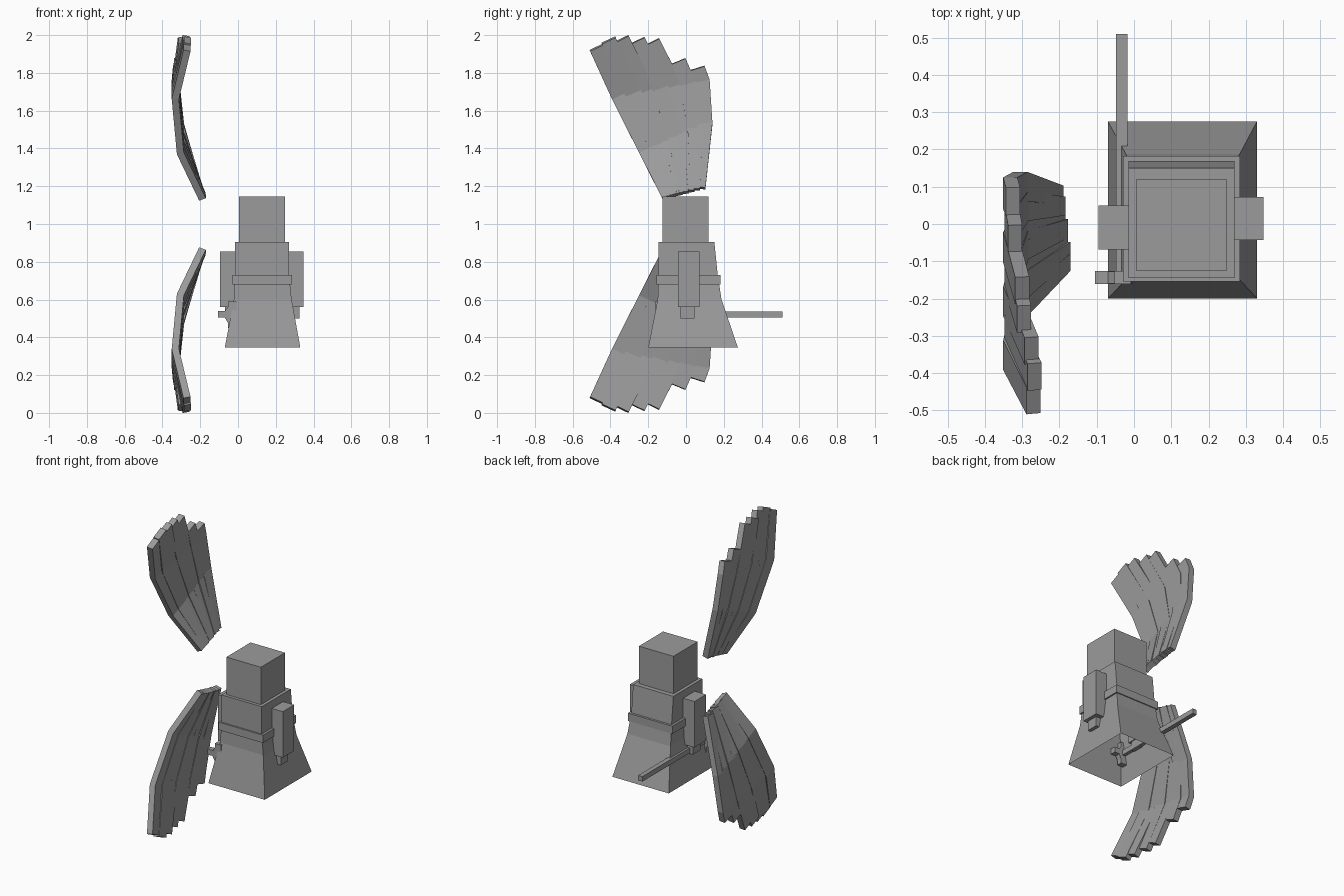
import bpy, bmesh
from mathutils import Vector

if "Cube" in bpy.data.objects:
    bpy.data.objects.remove(bpy.data.objects["Cube"])

grey = bpy.data.materials.new("plain_grey")
grey.diffuse_color = (0.33, 0.33, 0.33, 1)
grey.use_nodes = True
grey.node_tree.nodes["Principled BSDF"].inputs["Base Color"].default_value = grey.diffuse_color


def loft(name, rings, cap_start=True, cap_end=True):
    """Join a row of equal-length rings into one flat-shaded object."""
    bm = bmesh.new()
    rows = [[bm.verts.new(p) for p in ring] for ring in rings]
    n = len(rows[0])
    for a, b in zip(rows, rows[1:]):
        for i in range(n):
            bm.faces.new((a[i], a[(i + 1) % n], b[(i + 1) % n], b[i]))
    if cap_start:
        bm.faces.new(rows[0][::-1])
    if cap_end:
        bm.faces.new(rows[-1])
    bmesh.ops.recalc_face_normals(bm, faces=bm.faces[:])
    mesh = bpy.data.meshes.new(name)
    bm.to_mesh(mesh)
    bm.free()
    mesh.materials.append(grey)
    obj = bpy.data.objects.new(name, mesh)
    bpy.context.collection.objects.link(obj)
    return obj


def rect(x0, x1, y0, y1, z):
    return [(x0, y0, z), (x1, y0, z), (x1, y1, z), (x0, y1, z)]


def box(name, x0, x1, y0, y1, z0, z1):
    return loft(name, [rect(x0, x1, y0, y1, z0), rect(x0, x1, y0, y1, z1)])


# Robe: flared skirt, open underneath, running up into the torso
loft("robe", [rect(-0.07, 0.33, -0.20, 0.275, 0.345),
              rect(-0.022, 0.284, -0.15, 0.188, 0.60),
              rect(-0.015, 0.27, -0.145, 0.168, 0.73),
              rect(-0.015, 0.27, -0.145, 0.15, 0.905)], cap_start=False)
box("belt", -0.03, 0.285, -0.155, 0.182, 0.68, 0.73)
box("head", 0.005, 0.25, -0.125, 0.12, 0.905, 1.145)

# Arms and hands
box("left_arm", -0.095, -0.015, -0.068, 0.05, 0.56, 0.855)
box("right_arm", 0.27, 0.348, -0.043, 0.072, 0.56, 0.855)
box("left_hand", -0.07, -0.02, -0.045, 0.03, 0.50, 0.56)
box("right_hand", 0.28, 0.325, -0.03, 0.045, 0.50, 0.56)

# Sword: long blade pointing back, cross-shaped hilt in front
box("blade", -0.048, -0.018, -0.13, 0.51, 0.505, 0.537)
box("hilt_crossbar", -0.105, 0.04, -0.161, -0.126, 0.505, 0.54)
box("hilt_upright", -0.052, -0.008, -0.161, -0.126, 0.45, 0.59)
hub = [(-0.07, 0.505), (-0.05, 0.47), (-0.012, 0.47), (0.005, 0.505),
       (0.005, 0.54), (-0.012, 0.565), (-0.05, 0.565), (-0.07, 0.54)]
loft("hilt_hub", [[(x, y, z) for x, z in hub] for y in (-0.16, -0.127)])


# Wings: fans of seven bent planks
first = [Vector(p) for p in ((-0.188, -0.10, 1.14), (-0.305, -0.21, 1.39),
                             (-0.332, -0.352, 1.68))]
last = [Vector(p) for p in ((-0.208, 0.078, 1.19), (-0.305, 0.10, 1.53),
                            (-0.332, 0.082, 1.755))]
tips = [(-0.27, -0.473, 1.935), (-0.27, -0.41, 1.973), (-0.275, -0.34, 1.98),
        (-0.298, -0.255, 1.972), (-0.30, -0.178, 1.965),
        (-0.322, -0.04, 1.862), (-0.325, 0.06, 1.825)]
widths = (0.05, 0.08, 0.088, 0.08)


def feather(name, path, flip):
    rings = []
    for i, p in enumerate(path):
        ahead = path[min(i + 1, 3)] - path[min(i, 2)]
        behind = path[max(i, 1)] - path[max(i - 1, 0)]
        t = (ahead.normalized() + behind.normalized()).normalized()
        w = Vector((0, t.z, -t.y)).normalized()
        n = t.cross(w).normalized() * 0.019
        w = w * widths[i] / 2
        ring = [p - w - n, p + w - n, p + w + n, p - w + n]
        if flip:
            ring = [Vector((v.x, v.y, 2.0 - v.z)) for v in ring]
        rings.append(ring)
    loft(name, rings)


for side, flip in (("upper", False), ("lower", True)):
    for k, tip in enumerate(tips):
        path = [a.lerp(b, k / 6) for a, b in zip(first, last)] + [Vector(tip)]
        # small stagger keeps neighbouring planks from lying flush
        path = [p + Vector((0.003 * (k % 2), 0, 0)) for p in path]
        feather(f"{side}_wing_feather_{k + 1}", path, flip)
